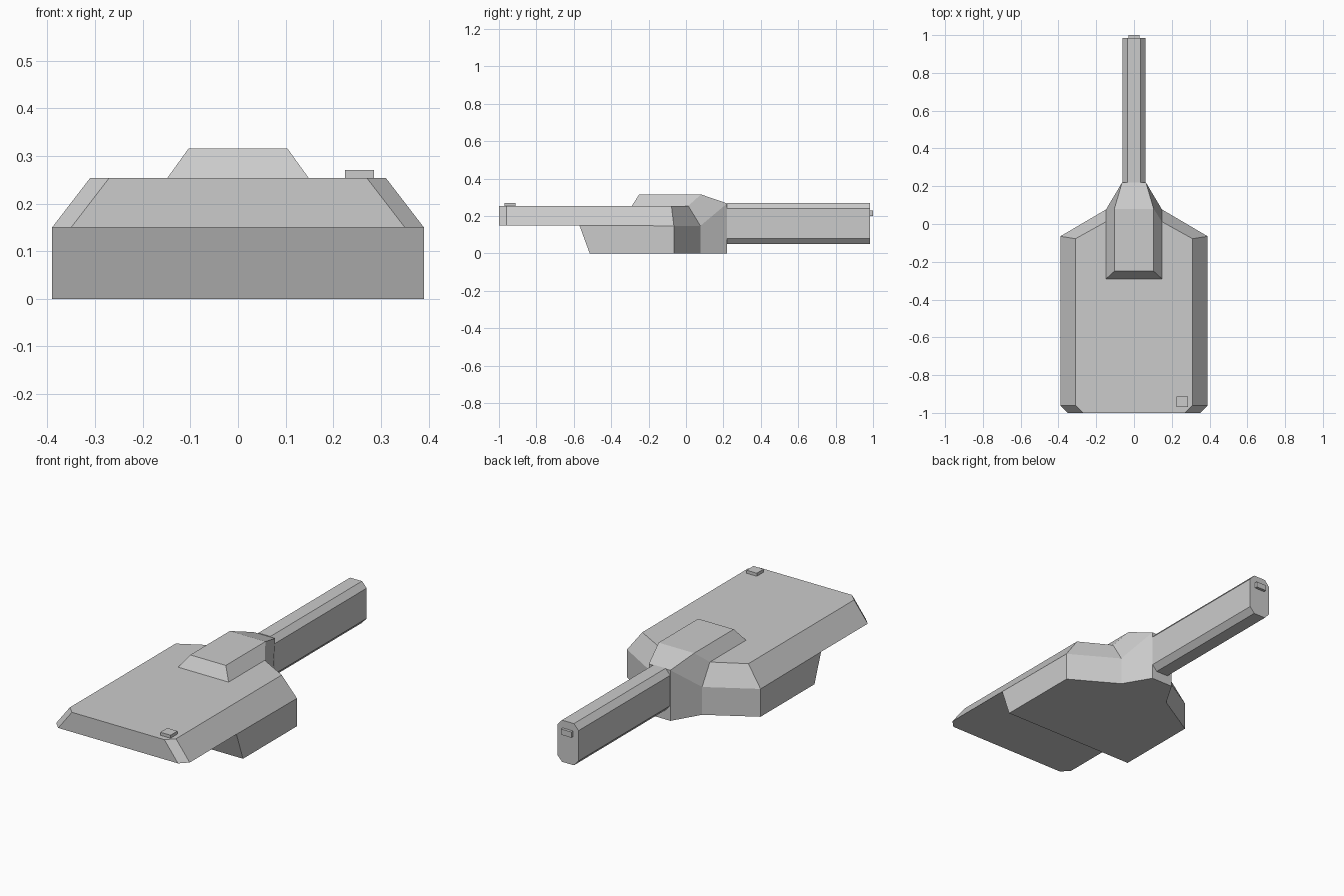
import bpy, bmesh

if "Cube" in bpy.data.objects:
    bpy.data.objects.remove(bpy.data.objects["Cube"])


def finish(bm, name):
    bmesh.ops.recalc_face_normals(bm, faces=bm.faces)
    mesh = bpy.data.meshes.new(name)
    bm.to_mesh(mesh)
    bm.free()
    obj = bpy.data.objects.new(name, mesh)
    bpy.context.collection.objects.link(obj)
    return obj


def box(name, lo, hi):
    bm = bmesh.new()
    bmesh.ops.create_cube(bm, size=1)
    for v in bm.verts:
        v.co = [l + (c + 0.5) * (h - l) for c, l, h in zip(v.co, lo, hi)]
    return finish(bm, name)


# Faceted hull: right-hand points, mirrored to the left
points = {
    "a": (.35, -1, .15), "b": (.39, -.96, .15),             # deck lower rim
    "c": (.39, -.57, .15), "d": (.39, -.065, .147), "e": (.148, .077, .147),
    "A": (.27, -1, .254), "B": (.31, -.96, .254),           # deck top rim
    "D": (.31, -.078, .254), "E": (.148, .012, .254),
    "H": (.148, -.29, .254), "h": (.104, -.25, .315),       # raised hump
    "t": (.104, .08, .315), "n": (.063, .22, .267),
    "p": (.39, -.515, 0), "q": (.39, -.065, 0),             # base
    "r": (.148, .077, 0), "s": (.063, .22, 0),
}
side_faces = ["abBA", "bcdDB", "cpqd", "deED", "dqre", "ersn", "Eent", "HEth"]
# Each chain is joined to its mirror image to span the middle
spanning_faces = ["aA", "ABDEH", "Hh", "ht", "tn", "ns", "srqp", "pc", "cba"]

bm = bmesh.new()
right = {k: bm.verts.new(p) for k, p in points.items()}
left = {k: bm.verts.new((-x, y, z)) for k, (x, y, z) in points.items()}
for face in side_faces:
    for side in (right, left):
        bm.faces.new([side[k] for k in face])
for chain in spanning_faces:
    bm.faces.new([right[k] for k in chain] + [left[k] for k in reversed(chain)])
finish(bm, "hull")

# Long bar with chamfered corners
half = [(.035, .05), (.062, .08), (.062, .24), (.035, .27)]
profile = half + [(-x, z) for x, z in reversed(half)]
bm = bmesh.new()
cap = bm.faces.new([bm.verts.new((x, .22, z)) for x, z in profile])
ext = bmesh.ops.extrude_face_region(bm, geom=[cap], use_keep_orig=True)
moved = [g for g in ext["geom"] if isinstance(g, bmesh.types.BMVert)]
bmesh.ops.translate(bm, verts=moved, vec=(0, .765, 0))
finish(bm, "front_bar")

# Small tab on the bar end and button on the rear deck
box("bar_end_tab", (-.03, .98, .2), (.03, 1, .23))
box("deck_button", (.225, -.97, .25), (.285, -.912, .27))
